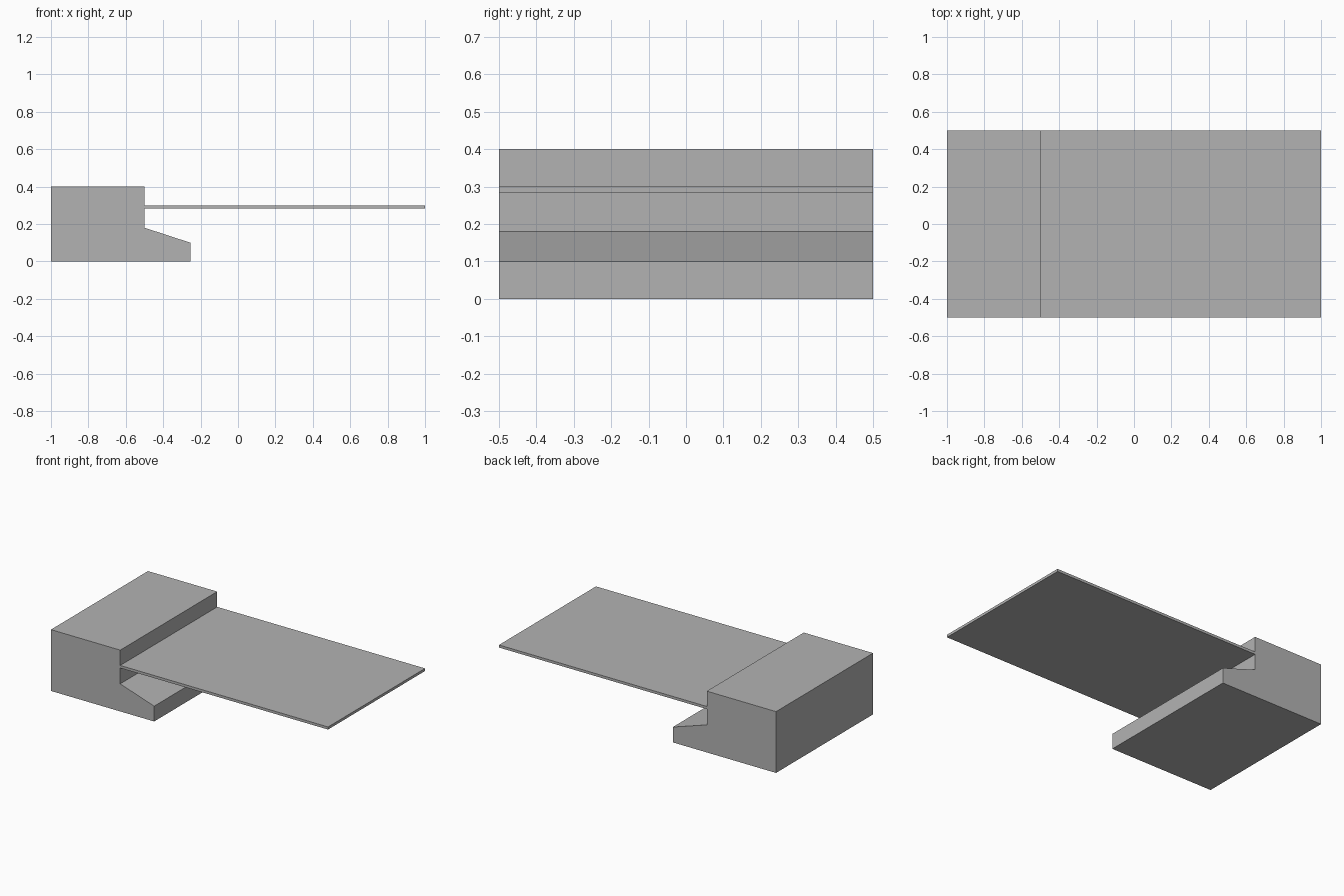
import bpy
import bmesh

if "Cube" in bpy.data.objects:
    bpy.data.objects.remove(bpy.data.objects["Cube"])

grey = bpy.data.materials.new("concrete_grey")
grey.diffuse_color = (0.45, 0.45, 0.45, 1.0)
grey.use_nodes = True
grey.node_tree.nodes["Principled BSDF"].inputs["Base Color"].default_value = grey.diffuse_color

HALF_DEPTH = 0.5


def extrude_profile(name, points):
    """Extrude an x-z outline along y into a closed solid."""
    bm = bmesh.new()
    face = bm.faces.new([bm.verts.new((x, -HALF_DEPTH, z)) for x, z in points])
    result = bmesh.ops.extrude_face_region(bm, geom=[face])
    moved = [g for g in result["geom"] if isinstance(g, bmesh.types.BMVert)]
    bmesh.ops.translate(bm, verts=moved, vec=(0, 2 * HALF_DEPTH, 0))
    bmesh.ops.recalc_face_normals(bm, faces=bm.faces[:])
    mesh = bpy.data.meshes.new(name)
    bm.to_mesh(mesh)
    bm.free()
    mesh.materials.append(grey)
    obj = bpy.data.objects.new(name, mesh)
    bpy.context.collection.objects.link(obj)
    return obj


# Block with a sloped toe at its foot
extrude_profile("base_block", [
    (-1.0, 0.0), (-0.255, 0.0), (-0.255, 0.10),
    (-0.5, 0.18), (-0.5, 0.40), (-1.0, 0.40),
])

# Thin slab cantilevered from the block
extrude_profile("cantilever_slab", [
    (-0.5, 0.283), (1.0, 0.283), (1.0, 0.30), (-0.5, 0.30),
])
